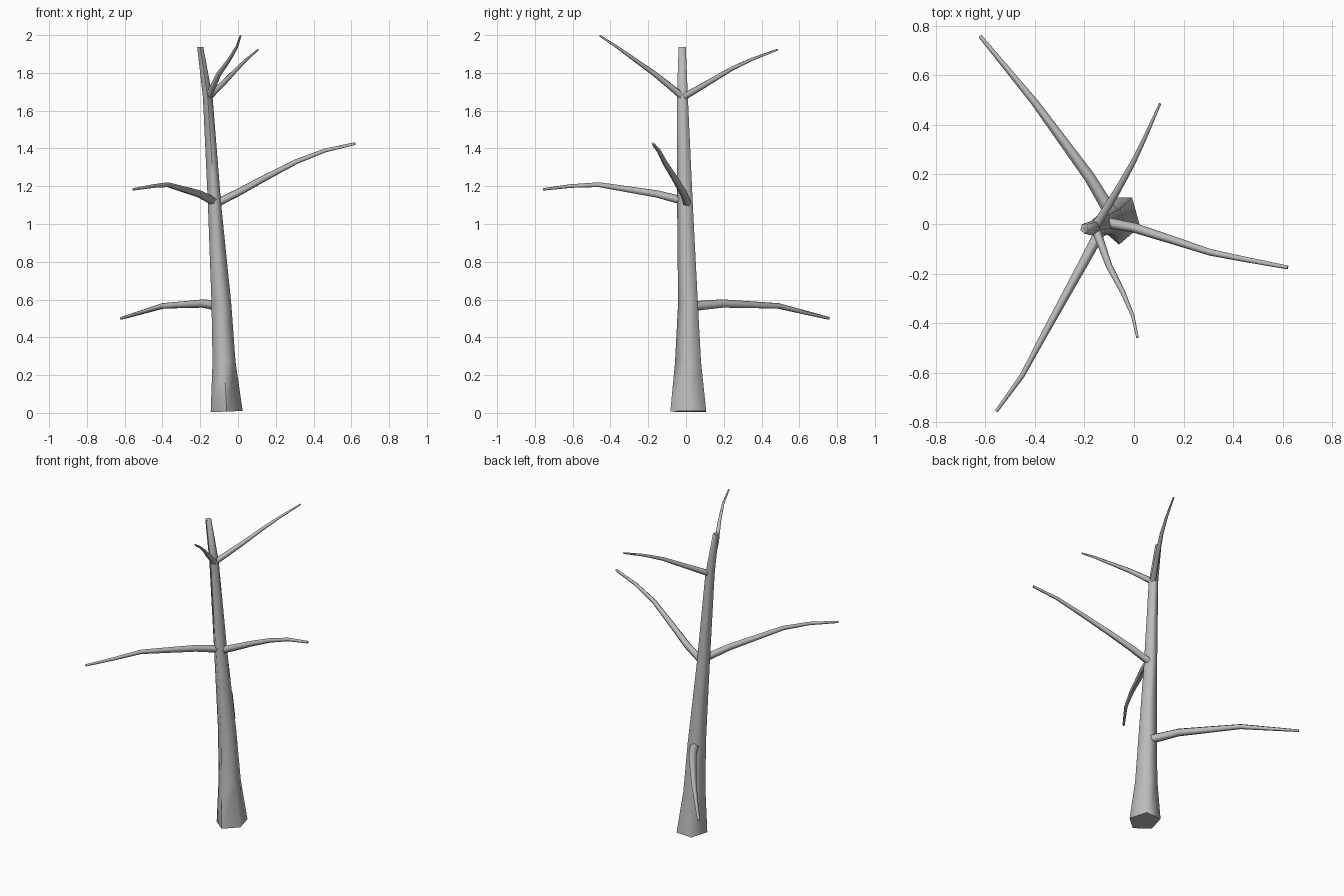
import bpy, bmesh, math
from mathutils import Vector

cube = bpy.data.objects.get("Cube")
if cube:
    bpy.data.objects.remove(cube)

bark = bpy.data.materials.new("grey_bark")
bark.use_nodes = True
GREY = (0.5, 0.5, 0.5, 1)
bark.diffuse_color = GREY
bark.node_tree.nodes["Principled BSDF"].inputs["Base Color"].default_value = GREY


def skin(name, rings):
    """Bridge equal-sized rings of points into a closed, smooth-shaded limb."""
    bm = bmesh.new()
    loops = [[bm.verts.new(p) for p in ring] for ring in rings]
    n = len(loops[0])
    for low, high in zip(loops, loops[1:]):
        for i in range(n):
            j = (i + 1) % n
            bm.faces.new((low[i], low[j], high[j], high[i]))
    bm.faces.new(loops[0][::-1])
    bm.faces.new(loops[-1])
    bmesh.ops.recalc_face_normals(bm, faces=bm.faces)
    mesh = bpy.data.meshes.new(name)
    bm.to_mesh(mesh)
    bm.free()
    mesh.materials.append(bark)
    obj = bpy.data.objects.new(name, mesh)
    bpy.context.collection.objects.link(obj)
    bpy.ops.object.select_all(action="DESELECT")
    obj.select_set(True)
    bpy.context.view_layer.objects.active = obj
    bpy.ops.object.shade_smooth_by_angle(angle=math.radians(80))
    return obj


def branch(name, base, tip, points, sides=5):
    """Sweep a tapering polygon along the points, from radius base to tip."""
    pts = [Vector(p) for p in points]
    dist = [0]
    for a, b in zip(pts, pts[1:]):
        dist.append(dist[-1] + (b - a).length)
    rings = []
    for i, p in enumerate(pts):
        along = (pts[min(i + 1, len(pts) - 1)] - pts[max(i - 1, 0)]).normalized()
        side = along.cross(Vector((0, 0, 1))).normalized()
        up = side.cross(along)
        r = base + (tip - base) * dist[i] / dist[-1]
        rings.append([p + r * (side * math.cos(t) + up * math.sin(t))
                      for t in (math.tau * k / sides + math.pi / 2 for k in range(sides))])
    return skin(name, rings)


# Trunk: leaning five-sided taper (centre x, centre y, height, x radius, y radius)
trunk = [(-0.06, 0.022, 0.007, 0.089, 0.105),
         (-0.074, 0.018, 0.27, 0.064, 0.076),
         (-0.088, 0.016, 0.58, 0.055, 0.058),
         (-0.124, -0.001, 1.1, 0.037, 0.046),
         (-0.16, -0.016, 1.67, 0.027, 0.032),
         (-0.2, -0.018, 1.937, 0.017, 0.021)]
turns = [math.radians(72 * k - 90) for k in range(5)]
skin("trunk", [[(x + rx * math.cos(t), y + ry * math.sin(t),
                 max(0, z + 0.04 * (x + rx * math.cos(t) - x) * (z < 0.1)))
                for t in turns] for x, y, z, rx, ry in trunk])

# Low branch, reaching back
branch("low_back_branch", 0.028, 0.008, [
    (-0.09, 0.04, 0.563), (-0.18, 0.19, 0.577), (-0.4, 0.49, 0.565), (-0.62, 0.757, 0.5)])

# Middle pair
branch("middle_front_branch", 0.024, 0.007, [
    (-0.125, -0.01, 1.12), (-0.2, -0.15, 1.157), (-0.37, -0.46, 1.207),
    (-0.45, -0.61, 1.2), (-0.555, -0.755, 1.183)])
branch("middle_side_branch", 0.023, 0.008, [
    (-0.11, 0.005, 1.11), (0, -0.015, 1.165), (0.15, -0.063, 1.247),
    (0.31, -0.115, 1.33), (0.46, -0.145, 1.388), (0.62, -0.175, 1.425)])

# Upper pair
branch("upper_front_branch", 0.019, 0.005, [
    (-0.155, -0.02, 1.675), (-0.127, -0.095, 1.737), (-0.1, -0.17, 1.797),
    (-0.045, -0.275, 1.872), (-0.005, -0.37, 1.94), (0.014, -0.457, 1.997)])
branch("upper_back_branch", 0.019, 0.005, [
    (-0.155, -0.01, 1.673), (-0.07, 0.13, 1.755), (-0.005, 0.245, 1.823),
    (0.045, 0.35, 1.872), (0.105, 0.485, 1.923)])
